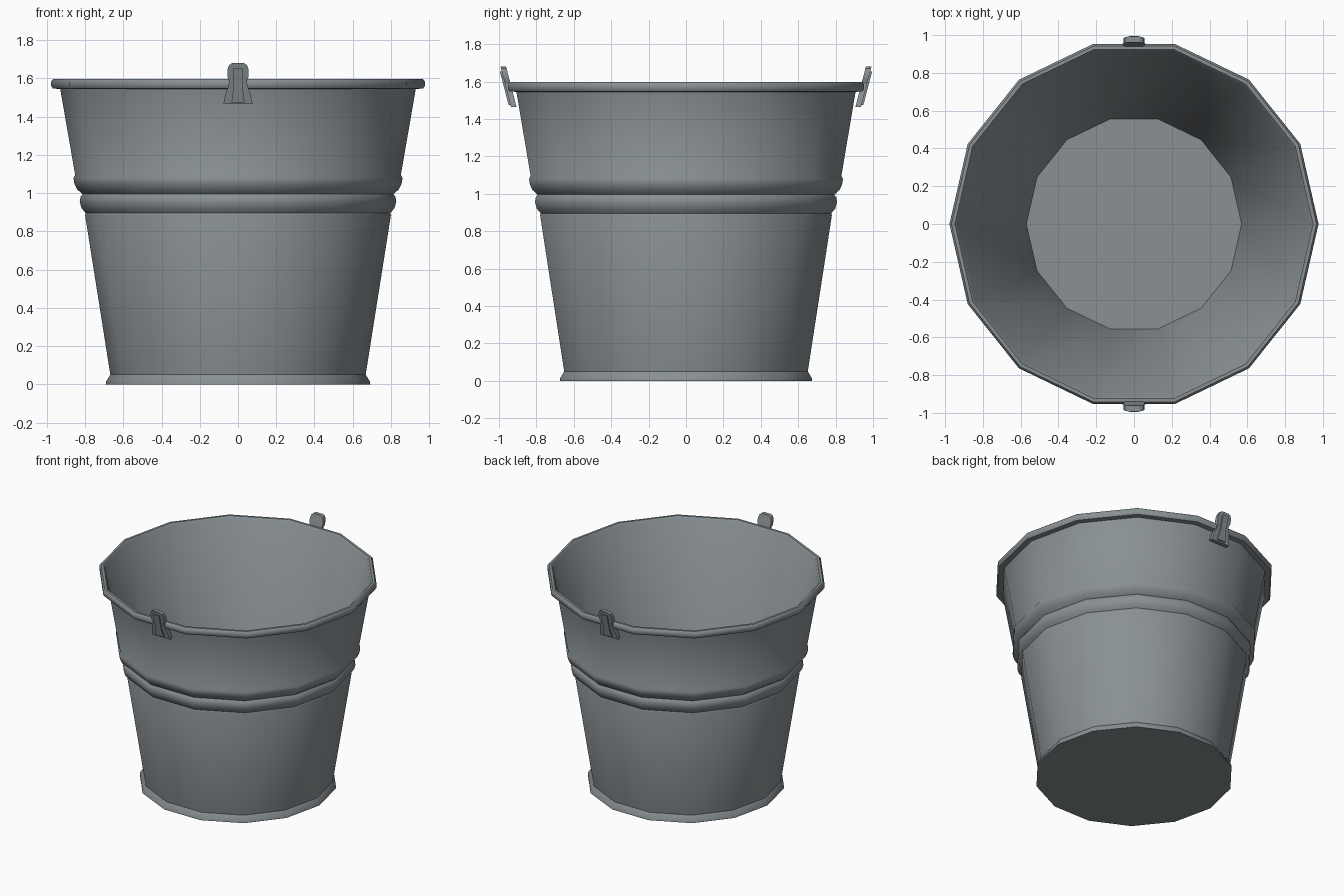
import bpy, bmesh, math

if "Cube" in bpy.data.objects:
    bpy.data.objects.remove(bpy.data.objects["Cube"])

SIDES = 14
mat = bpy.data.materials.new("galvanised grey")
mat.diffuse_color = (0.25, 0.28, 0.295, 1)
mat.use_nodes = True
mat.node_tree.nodes["Principled BSDF"].inputs["Base Color"].default_value = mat.diffuse_color


def finish(name, bm, angle):
    bmesh.ops.recalc_face_normals(bm, faces=bm.faces)
    me = bpy.data.meshes.new(name)
    bm.to_mesh(me)
    bm.free()
    me.materials.append(mat)
    ob = bpy.data.objects.new(name, me)
    bpy.context.collection.objects.link(ob)
    bpy.ops.object.select_all(action='DESELECT')
    ob.select_set(True)
    bpy.context.view_layer.objects.active = ob
    bpy.ops.object.shade_smooth_by_angle(angle=math.radians(angle))
    return ob


# Bucket: closed profile (radius, height) turned around z
profile = [
    (0.692, 0.0), (0.69, 0.015), (0.668, 0.05),                # foot flare
    (0.80, 0.885),
    (0.796, 0.895), (0.818, 0.92), (0.828, 0.955), (0.824, 0.98),   # lower rib
    (0.813, 0.995),
    (0.842, 1.02), (0.856, 1.05), (0.861, 1.08), (0.852, 1.095),    # upper rib
    (0.93, 1.545), (0.968, 1.547), (0.977, 1.56), (0.977, 1.585),   # rolled rim
    (0.966, 1.598), (0.948, 1.598), (0.936, 1.585),
    (0.57, 0.05),                                              # inner floor
]
bm = bmesh.new()
rings = []
for r, z in profile:
    rings.append([bm.verts.new((r * math.cos(2 * math.pi * k / SIDES),
                                r * math.sin(2 * math.pi * k / SIDES), z))
                  for k in range(SIDES)])
for a, b in zip(rings, rings[1:]):
    for k in range(SIDES):
        n = (k + 1) % SIDES
        bm.faces.new((a[k], a[n], b[n], b[k]))
bm.faces.new(rings[0])
bm.faces.new(rings[-1])
finish("bucket", bm, 40)


# Handle ears: leaning plates with a raised centre rib, front and back
def lean(z):
    return 0.942 + (z - 1.465) * 0.26


def plate(bm, half, inner, outer, side):
    outline = half + [(-x, z) for x, z in reversed(half)]
    layers = [[bm.verts.new((x, side * (lean(z) + d), z)) for x, z in outline]
              for d in (inner, outer)]
    n = len(outline)
    for layer in layers:
        bm.faces.new(layer)
    for i in range(n):
        j = (i + 1) % n
        bm.faces.new((layers[0][i], layers[0][j], layers[1][j], layers[1][i]))


ear = [(0.077, 1.465), (0.066, 1.52), (0.05, 1.56), (0.046, 1.59),
       (0.056, 1.61), (0.056, 1.645), (0.047, 1.67), (0.03, 1.68)]
rib = [(0.034, 1.475), (0.024, 1.55), (0.024, 1.655)]
for side, name in ((-1, "front_ear"), (1, "back_ear")):
    bm = bmesh.new()
    plate(bm, ear, -0.036, -0.006, side)
    plate(bm, rib, -0.01, 0.004, side)
    finish(name, bm, 30)
